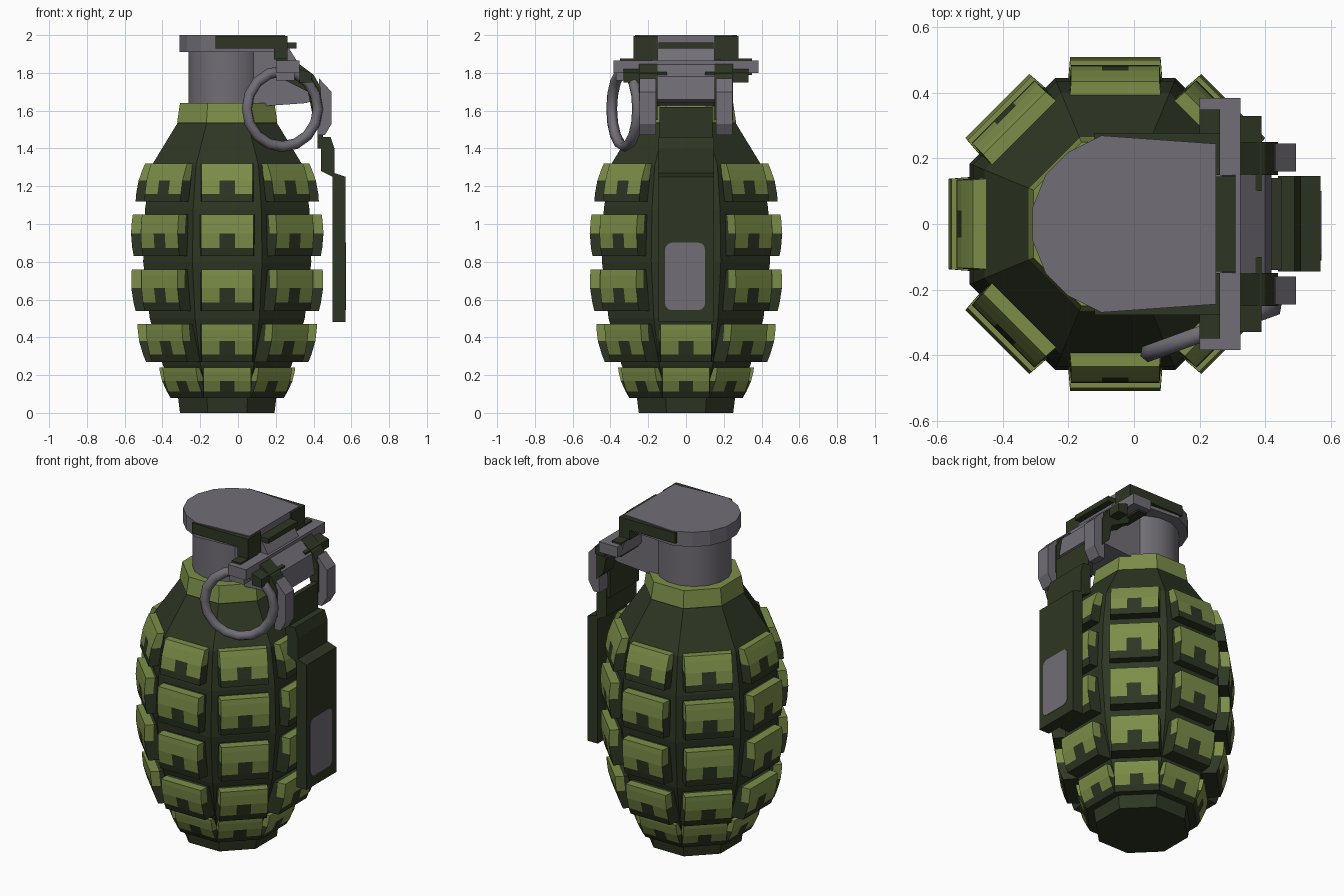
import bpy, bmesh, math
from mathutils import Vector

if "Cube" in bpy.data.objects:
    bpy.data.objects.remove(bpy.data.objects["Cube"], do_unlink=True)

AXIS_X = -0.057          # body axis
SIDES = 8


def material(name, rgb):
    m = bpy.data.materials.new(name)
    m.use_nodes = True
    m.diffuse_color = (*rgb, 1)
    bsdf = m.node_tree.nodes["Principled BSDF"]
    bsdf.inputs["Base Color"].default_value = (*rgb, 1)
    bsdf.inputs["Roughness"].default_value = 0.8
    return m


DARK = material("dark_olive", (0.027, 0.037, 0.017))
LIME = material("light_olive", (0.20, 0.27, 0.065))
GREY = material("metal_grey", (0.165, 0.155, 0.18))


def finish(name, bm, mats, smooth=None):
    bmesh.ops.recalc_face_normals(bm, faces=bm.faces)
    mesh = bpy.data.meshes.new(name)
    bm.to_mesh(mesh)
    bm.free()
    obj = bpy.data.objects.new(name, mesh)
    bpy.context.collection.objects.link(obj)
    for m in mats:
        mesh.materials.append(m)
    if smooth:
        bpy.ops.object.select_all(action="DESELECT")
        obj.select_set(True)
        bpy.context.view_layer.objects.active = obj
        bpy.ops.object.shade_smooth_by_angle(angle=math.radians(smooth))
    return obj


def lathe(name, profile, sides, mat, smooth=None):
    """Closed faceted solid; radii are measured to the flat sides."""
    bm = bmesh.new()
    rings = []
    for r, z in profile:
        r /= math.cos(math.pi / sides)
        angles = [(i + 0.5) * math.tau / sides for i in range(sides)]
        rings.append([bm.verts.new((AXIS_X + r * math.cos(a), r * math.sin(a), z)) for a in angles])
    for low, high in zip(rings, rings[1:]):
        for i in range(sides):
            j = (i + 1) % sides
            bm.faces.new((low[i], low[j], high[j], high[i]))
    bm.faces.new(rings[0])
    bm.faces.new(rings[-1])
    return finish(name, bm, [mat], smooth)


def prism(name, outline, lo, hi, mat, axis="y"):
    """Extrude an outline along y (x,z), z (x,y) or x (y,z)."""
    place = {"y": lambda a, b, c: (a, c, b), "z": lambda a, b, c: (a, b, c),
             "x": lambda a, b, c: (c, a, b)}[axis]
    bm = bmesh.new()
    ends = [[bm.verts.new(place(a, b, c)) for a, b in outline] for c in (lo, hi)]
    n = len(outline)
    for i in range(n):
        j = (i + 1) % n
        bm.faces.new((ends[0][i], ends[0][j], ends[1][j], ends[1][i]))
    bm.faces.new(ends[0])
    bm.faces.new(ends[1])
    return finish(name, bm, [mat])


def box(name, x, y, z, mat):
    return prism(name, [(x[0], z[0]), (x[1], z[0]), (x[1], z[1]), (x[0], z[1])], y[0], y[1], mat)


def both_sides(name, outline, inner, outer, mat):
    prism("right_" + name, outline, -outer, -inner, mat)
    prism("left_" + name, outline, inner, outer, mat)


# Body core and collar
lathe("body_core", [(0.25, 0), (0.26, 0.08), (0.34, 0.25), (0.41, 0.5), (0.445, 0.8),
                    (0.435, 1.08), (0.40, 1.31), (0.26, 1.54)], SIDES, DARK)
lathe("collar", [(0.25, 1.5), (0.265, 1.54), (0.25, 1.64)], SIDES, LIME)

# Raised fragmentation blocks with a painted notch on each face
U = (-1, -0.6, -0.3, 0.3, 0.6, 1)
V = (0, 0.2, 0.55, 0.85, 1)


def block_row(name, z0, z1, r0, r1, half):
    bm = bmesh.new()

    def quad(pts, lime):
        f = bm.faces.new([bm.verts.new(p) for p in pts])
        f.material_index = int(lime)

    for s in range(SIDES):
        a = s * math.tau / SIDES
        out = Vector((math.cos(a), math.sin(a), 0))
        side = Vector((-math.sin(a), math.cos(a), 0))

        def point(u, v, k):
            r = r0 + (r1 - r0) * v + 0.012 * math.sin(math.pi * v) - (0.11, 0.05, 0)[k]
            w = half * (1.06, 1.03, 1)[k]
            return Vector((AXIS_X, 0, z0 + (z1 - z0) * v)) + out * r + side * u * w

        for i in range(len(U) - 1):
            for j in range(len(V) - 1):
                notch = j == 1 and i == 2
                quad([point(U[i + p], V[j + q], 2) for p, q in ((0, 0), (1, 0), (1, 1), (0, 1))],
                     j > 0 and not notch)
        for k in range(2):
            for v in (0, 1):
                quad([point(-1, v, k), point(1, v, k), point(1, v, k + 1), point(-1, v, k + 1)],
                     v == 1 and k == 1)
            for u in (-1, 1):
                for j in range(len(V) - 1):
                    quad([point(u, V[j], k), point(u, V[j + 1], k),
                          point(u, V[j + 1], k + 1), point(u, V[j], k + 1)], k == 1 and j > 1)
    bmesh.ops.remove_doubles(bm, verts=bm.verts, dist=0.0005)
    finish(name, bm, [DARK, LIME])


for n, row in enumerate([(0.08, 0.24, 0.30, 0.36, 0.125), (0.27, 0.47, 0.43, 0.475, 0.135),
                         (0.54, 0.76, 0.485, 0.505, 0.135), (0.83, 1.05, 0.495, 0.50, 0.138),
                         (1.12, 1.32, 0.485, 0.435, 0.135)]):
    block_row(f"block_row_{n + 1}", *row)

# Fuse neck and cap
lathe("fuse_neck", [(0.205, 1.6), (0.205, 1.93)], 16, GREY, 40)
edge = [(-0.31, 0.05), (-0.27, 0.15), (-0.2, 0.22), (-0.1, 0.27), (0.25, 0.245)]
prism("fuse_cap", edge + [(x, -y) for x, y in reversed(edge)], 1.91, 2.0, GREY, "z")
both_sides("cap_rail", [(-0.12, 1.93), (0.25, 1.93), (0.25, 1.995), (-0.12, 1.995)], 0.235, 0.278, DARK)
both_sides("cap_corner", [(0.19, 1.87), (0.262, 1.87), (0.262, 1.995), (0.19, 1.995)], 0.15, 0.278, DARK)
box("cap_lip", (0.24, 0.31), (-0.145, 0.145), (1.93, 1.96), DARK)

# Fuse housing that slopes down towards the lever
prism("fuse_housing", [(0.08, 1.62), (0.08, 1.93), (0.27, 1.93), (0.32, 1.85), (0.4, 1.78),
                       (0.42, 1.66), (0.36, 1.64), (0.22, 1.63)], -0.15, 0.15, GREY)

# Pivot pin, collars, hinge arms and tabs
box("pivot_pin", (0.2, 0.325), (-0.385, 0.385), (1.8, 1.865), GREY)
both_sides("pin_collar", [(0.2, 1.79), (0.262, 1.79), (0.262, 1.875), (0.2, 1.875)], 0.18, 0.35, DARK)
both_sides("hinge_arm", [(0.24, 1.8), (0.32, 1.85), (0.40, 1.79), (0.44, 1.72), (0.44, 1.55),
                         (0.39, 1.6), (0.37, 1.70), (0.25, 1.76)], 0.15, 0.25, DARK)
both_sides("hinge_flange", [(0.325, 1.75), (0.39, 1.75), (0.39, 1.8), (0.325, 1.82)], 0.1, 0.33, DARK)
both_sides("hinge_tab", [(0.42, 1.47), (0.46, 1.47), (0.495, 1.53), (0.495, 1.7), (0.43, 1.77)],
           0.16, 0.245, GREY)

# Safety lever with its grey plate
prism("lever", [(0.5, 0.48), (0.57, 0.48), (0.57, 1.25), (0.51, 1.27), (0.51, 1.4), (0.49, 1.46),
                (0.44, 1.46), (0.44, 1.28), (0.5, 1.25)], -0.145, 0.147, DARK)
box("lever_tongue", (0.42, 0.45), (-0.14, 0.14), (1.4, 1.62), DARK)
plate = []
for cy, cz, start in ((0.065, 0.865, 0), (-0.075, 0.865, 1), (-0.075, 0.58, 2), (0.065, 0.58, 3)):
    for step in range(4):
        a = (start + step / 3) * math.pi / 2
        plate.append((cy + 0.036 * math.cos(a), cz + 0.036 * math.sin(a)))
prism("lever_plate", plate, 0.566, 0.573, GREY, "x")

# Pull ring and the link that holds it
bpy.ops.mesh.primitive_torus_add(major_segments=16, minor_segments=6, major_radius=0.2, minor_radius=0.029,
                                 location=(0.235, -0.325, 1.61),
                                 rotation=(math.pi / 2, 0, math.radians(20)))
ring = bpy.context.object
ring.name = "pull_ring"
ring.data.materials.append(GREY)
bpy.ops.object.shade_smooth_by_angle(angle=math.radians(65))
box("ring_link", (0.2, 0.3), (-0.37, -0.28), (1.76, 1.85), GREY)
